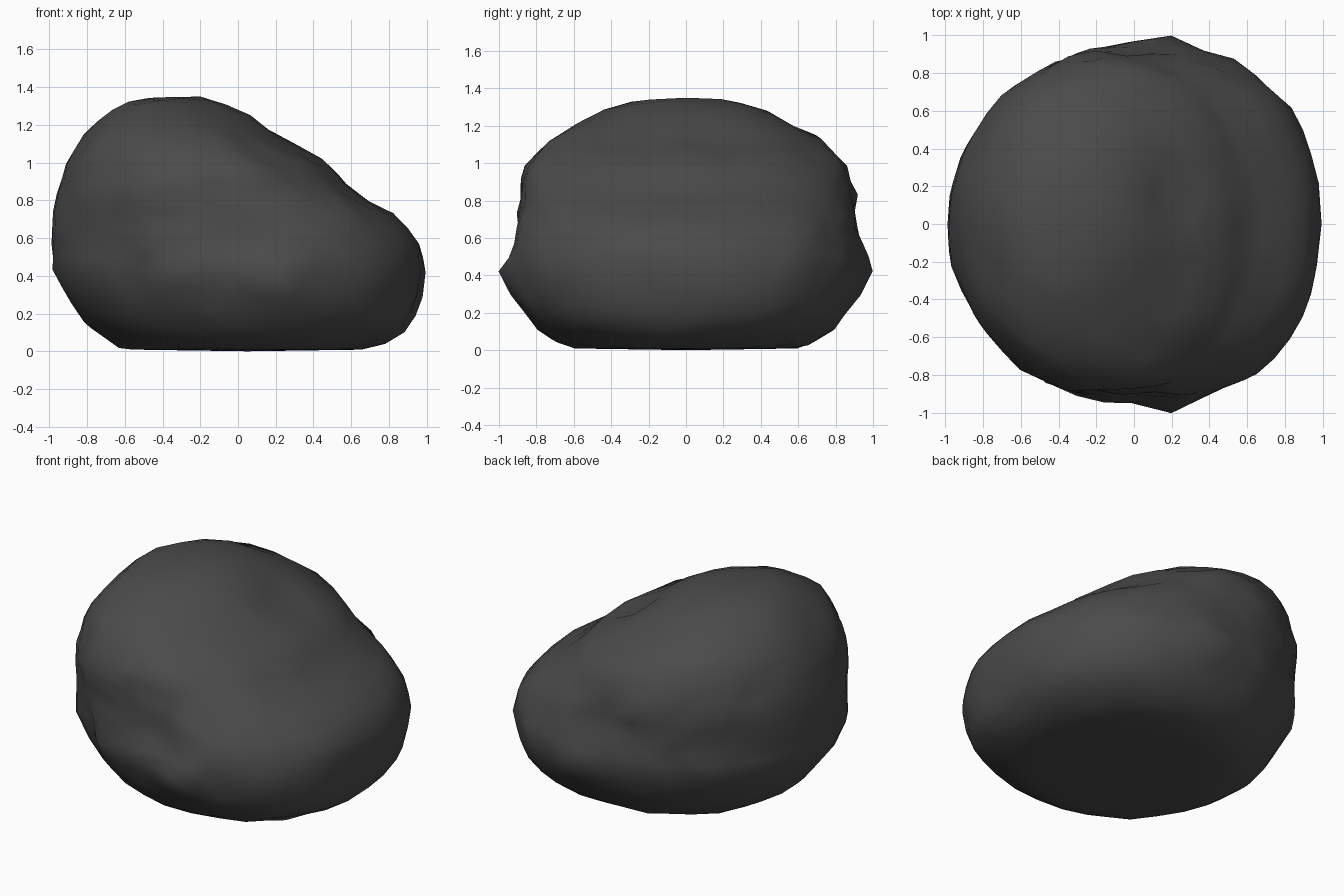
import bpy, bmesh, math
from mathutils import Vector, noise

cube = bpy.data.objects.get("Cube")
if cube:
    bpy.data.objects.remove(cube, do_unlink=True)

# Dark stone colour
stone = bpy.data.materials.new("dark_stone")
stone.use_nodes = True
colour = (0.07, 0.07, 0.07, 1)
stone.diffuse_color = colour
bsdf = stone.node_tree.nodes["Principled BSDF"]
bsdf.inputs["Base Color"].default_value = colour
bsdf.inputs["Roughness"].default_value = 0.9

# Slices from underside to crown:
# position, height, min x, max x, half depth, squareness of the low end
SLICES = [
    (0.00, 0.00, 0.05, 0.05, 0.00, 2.0),
    (0.22, 0.01, -0.62, 0.74, 0.64, 2.2),
    (0.30, 0.13, -0.79, 0.92, 0.81, 2.4),
    (0.36, 0.27, -0.90, 0.98, 0.90, 2.4),
    (0.41, 0.42, -0.98, 0.985, 0.95, 2.4),
    (0.49, 0.55, -0.985, 0.975, 0.93, 2.4),
    (0.57, 0.70, -0.99, 0.86, 0.91, 2.4),
    (0.64, 0.85, -0.96, 0.61, 0.90, 2.3),
    (0.72, 1.00, -0.91, 0.47, 0.85, 2.2),
    (0.80, 1.14, -0.83, 0.21, 0.72, 2.1),
    (0.88, 1.26, -0.70, 0.05, 0.47, 2.0),
    (0.95, 1.34, -0.54, -0.15, 0.26, 2.0),
    (1.00, 1.35, -0.36, -0.36, 0.00, 2.0),
]
# Hollows: x, y, z, radius, push along x, y, z
HOLLOWS = [
    (0.18, 0.18, 1.14, 0.18, -0.03, 0, -0.04),
    (-0.80, -0.20, 1.12, 0.14, 0.03, 0, -0.03),
    (-0.58, -0.74, 0.42, 0.18, 0.02, 0.04, 0),
    (0.10, -0.92, 0.58, 0.18, 0, 0.05, 0),
    (0.98, -0.15, 0.28, 0.16, -0.04, 0, 0),
    (0.25, -0.25, 1.05, 0.16, -0.01, 0.01, -0.03),
]


def slice_at(t):
    for a, b in zip(SLICES, SLICES[1:]):
        if t <= b[0]:
            f = (t - a[0]) / (b[0] - a[0])
            return [p + (q - p) * f for p, q in zip(a, b)][1:]
    return SLICES[-1][1:]


def rounded(value, power):
    return math.copysign(abs(value) ** (2 / power), value)


# Boulder body, wrapped from a sphere onto the slices
bm = bmesh.new()
bmesh.ops.create_icosphere(bm, subdivisions=4, radius=1)
for v in bm.verts:
    n = v.co.normalized()
    t = math.acos(max(-1, min(1, -n.z))) / math.pi
    z, left, right, depth, power = slice_at(t)
    around = math.atan2(n.y, n.x)
    if n.x < 0:
        power = 2
    v.co = Vector(((left + right) / 2 + rounded(math.cos(around), power) * (right - left) / 2,
                   rounded(math.sin(around), power) * depth, z))

# Gentle lumps, chipped front and back rims, hollows, and a blunt point each side
bm.normal_update()
for v in bm.verts:
    p, n = v.co.copy(), v.normal.copy()
    if p.z < 0.03:
        continue
    rim = max(0, abs(p.y) - 0.5) * min(1, p.z)
    lump = noise.noise(p * 4) * 0.012
    chip = noise.noise(p * 8 + Vector((4, 2, 7))) * (0.012 + 0.09 * rim)
    v.co += n * (lump + chip)
    for x, y, z, radius, *push in HOLLOWS:
        v.co += Vector(push) * max(0, 1 - (p - Vector((x, y, z))).length / radius)
    point = Vector((0.2, math.copysign(0.95, p.y), 0.42))
    v.co.y += math.copysign(0.06, p.y) * max(0, 1 - (p - point).length / 0.25)
    v.co.z = max(0, v.co.z)

mesh = bpy.data.meshes.new("boulder")
bm.to_mesh(mesh)
bm.free()
mesh.materials.append(stone)
boulder = bpy.data.objects.new("boulder", mesh)
bpy.context.collection.objects.link(boulder)
bpy.context.view_layer.objects.active = boulder
boulder.select_set(True)
bpy.ops.object.shade_smooth_by_angle(angle=math.radians(75))
